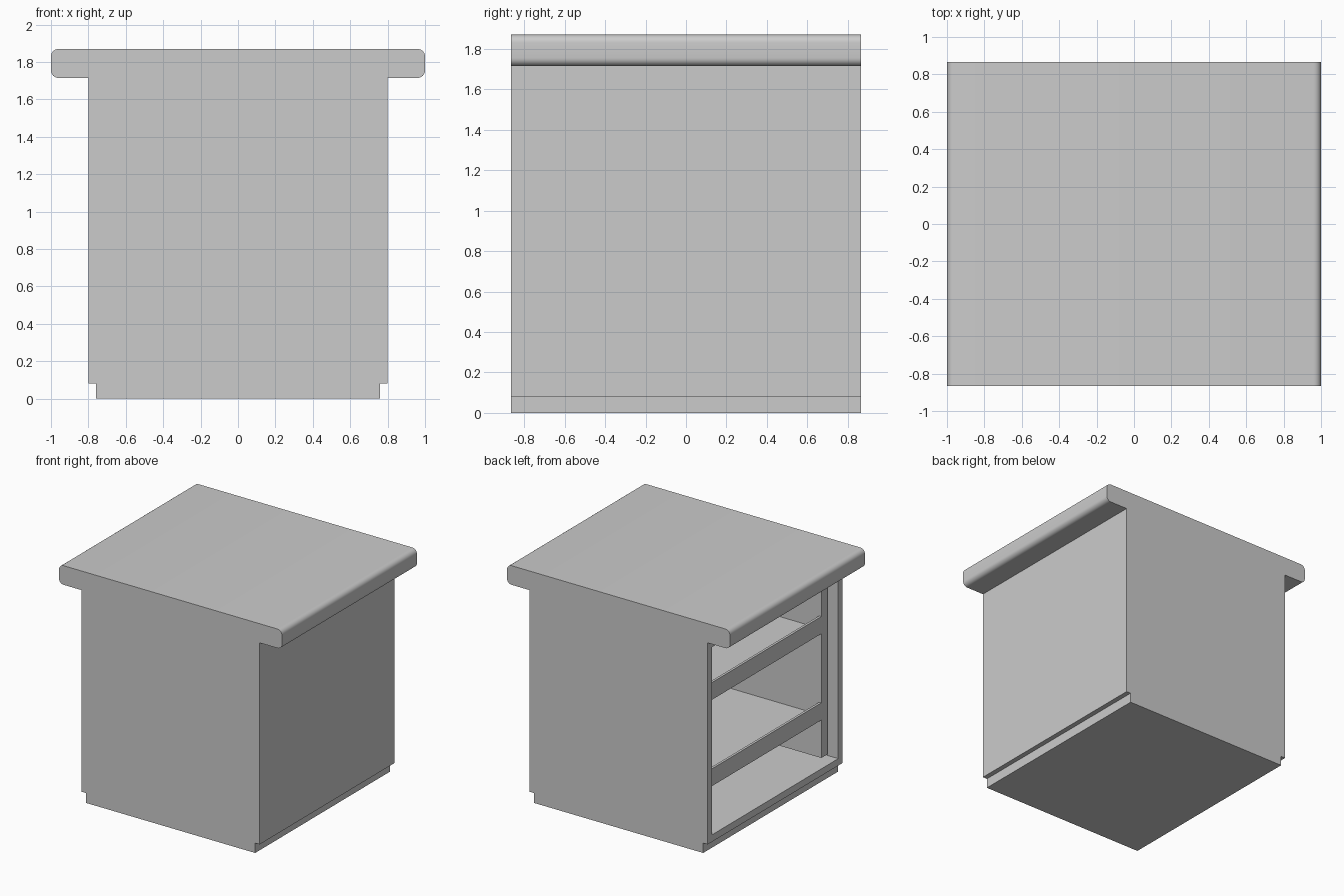
import bpy, bmesh

if "Cube" in bpy.data.objects:
    bpy.data.objects.remove(bpy.data.objects["Cube"])

HALF_Y = 0.865   # half depth of the whole piece
T = 0.08         # panel thickness


def new_object(name, bm):
    bmesh.ops.recalc_face_normals(bm, faces=bm.faces)
    mesh = bpy.data.meshes.new(name)
    bm.to_mesh(mesh)
    bm.free()
    obj = bpy.data.objects.new(name, mesh)
    bpy.context.collection.objects.link(obj)
    return obj


def box_mesh(x, y, z):
    bm = bmesh.new()
    bmesh.ops.create_cube(bm, size=1)
    for v in bm.verts:
        v.co = [lo + (c + 0.5) * (hi - lo) for c, (lo, hi) in zip(v.co, (x, y, z))]
    return bm


def box(name, x, y, z):
    return new_object(name, box_mesh(x, y, z))


# Plinth, set in at the two sides
box("plinth", (-0.76, 0.76), (-HALF_Y, HALF_Y), (0, T))

# Carcass: a box hollowed out from its open side
bm = box_mesh((-0.8, 0.8), (-HALF_Y, HALF_Y), (T, 1.715))
bm.normal_update()
opening = min(bm.faces, key=lambda f: f.calc_center_median().x)
bmesh.ops.inset_region(bm, faces=[opening], thickness=T)
pocket = bmesh.ops.extrude_discrete_faces(bm, faces=[opening])["faces"][0]
bmesh.ops.translate(bm, verts=pocket.verts, vec=(1.6 - T, 0, 0))
new_object("carcass", bm)

# Top with rounded long edges
bm = box_mesh((-1, 1), (-HALF_Y, HALF_Y), (1.715, 1.87))
edges = [e for e in bm.edges if abs(e.verts[0].co.y - e.verts[1].co.y) > 1]
bmesh.ops.bevel(bm, geom=edges, offset=0.04, segments=6, profile=0.5, affect="EDGES")
top = new_object("table_top", bm)
bpy.context.view_layer.objects.active = top
top.select_set(True)
bpy.ops.object.shade_smooth_by_angle()
top.select_set(False)

# Inner lining on both sides of the opening, set back from the edge
inner = HALF_Y - T
for name, side in (("front_lining", -1), ("back_lining", 1)):
    box(name, (-0.72, 0.72), sorted((side * inner, side * (inner - T))), (0.16, 1.635))

# Two shelves, each with a raised lip
for name, z in (("lower", 0.467), ("upper", 1.167)):
    span = (T - inner, inner - T)
    box(name + "_shelf", (-0.70, 0.72), span, (z, z + 0.04))
    box(name + "_shelf_lip", (-0.72, -0.70), span, (z, z + 0.14))
